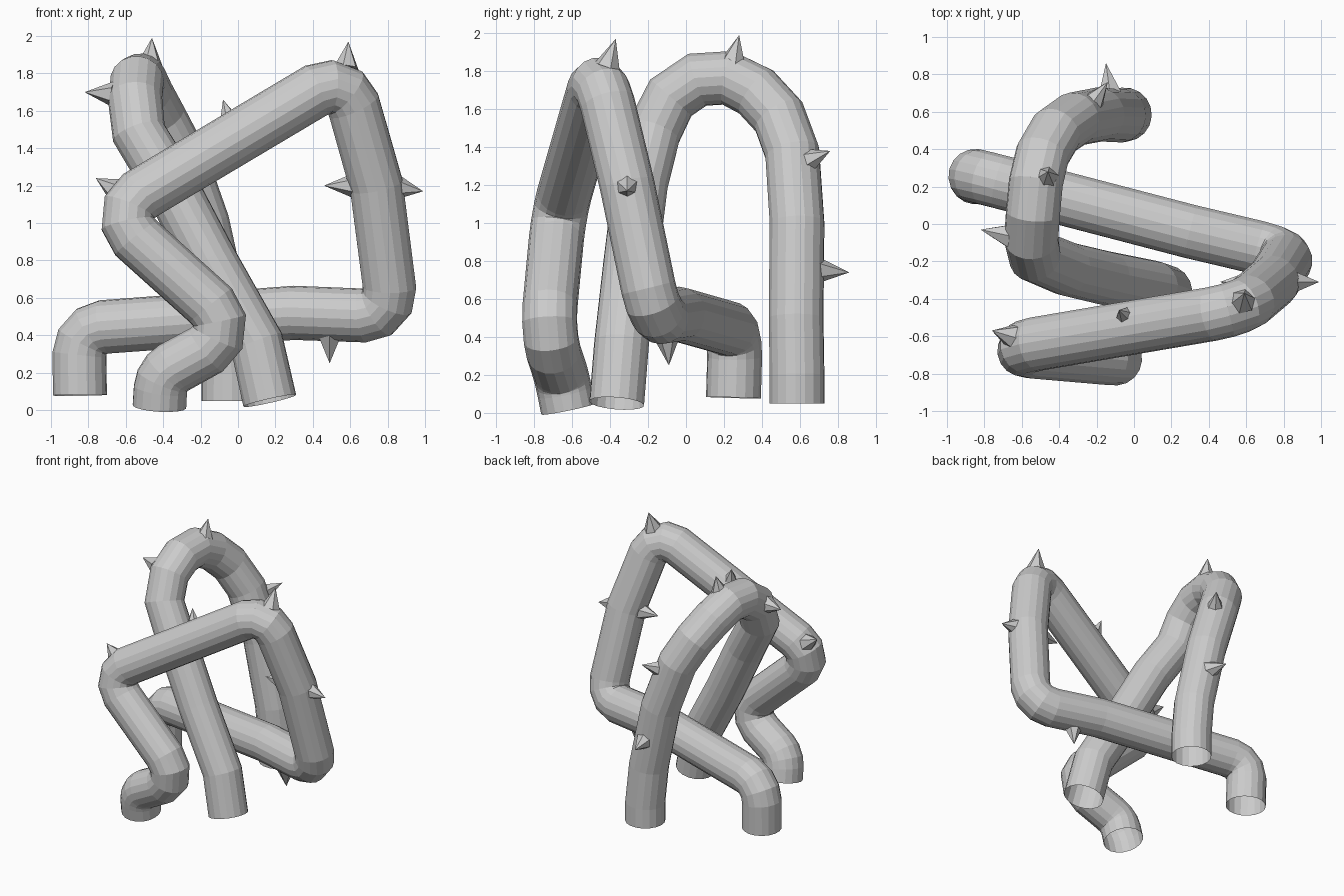
import bpy, bmesh, math
from mathutils import Vector, Quaternion

if "Cube" in bpy.data.objects:
    bpy.data.objects.remove(bpy.data.objects["Cube"])

R, SIDES = 0.145, 18


def fillet(points, r, steps):
    """Replace each inner corner of a path with a short arc."""
    P = [Vector(p) for p in points]
    out = [P[0]]
    for a, b, c in zip(P, P[1:], P[2:]):
        u, v = (a - b).normalized(), (c - b).normalized()
        half = u.angle(v) / 2
        if half > 1.4:
            out.append(b)
            continue
        centre = b + (u + v).normalized() * r / math.sin(half)
        t = r / math.tan(half)
        s, e = b + u * t - centre, b + v * t - centre
        axis, ang = s.cross(e).normalized(), s.angle(e)
        for i in range(steps + 1):
            out.append(centre + Quaternion(axis, ang * i / steps) @ s)
    return out + [P[-1]]


def make_object(name, bm):
    bmesh.ops.recalc_face_normals(bm, faces=bm.faces)
    me = bpy.data.meshes.new(name)
    bm.to_mesh(me)
    bm.free()
    ob = bpy.data.objects.new(name, me)
    bpy.context.collection.objects.link(ob)
    return ob


def tube(name, path):
    """Open-ended round sweep along a path, without twist."""
    bm = bmesh.new()
    rings, n, prev = [], None, None
    for i, p in enumerate(path):
        d_in = (p - path[i - 1]).normalized() if i else Vector()
        d_out = (path[i + 1] - p).normalized() if i < len(path) - 1 else Vector()
        t = (d_in + d_out).normalized()
        n = t.orthogonal().normalized() if n is None else prev.rotation_difference(t) @ n
        prev = t
        b = t.cross(n)
        rings.append([bm.verts.new(p + R * (n * math.cos(a) + b * math.sin(a)))
                      for a in (2 * math.pi * k / SIDES for k in range(SIDES))])
    for q, s in zip(rings, rings[1:]):
        for k in range(SIDES):
            j = (k + 1) % SIDES
            bm.faces.new((q[k], q[j], s[j], s[k]))
    return make_object(name, bm)


def thorn(name, base, tip):
    """Small six-sided spike, its foot sunk into the vine."""
    base, tip = Vector(base), Vector(tip)
    d = (tip - base).normalized()
    base = base - d * 0.015
    bm = bmesh.new()
    h = (tip - base).length
    bmesh.ops.create_cone(bm, cap_ends=True, segments=6, radius1=0.07, radius2=0, depth=h)
    ob = make_object(name, bm)
    ob.location = (base + tip) / 2
    ob.rotation_mode = 'QUATERNION'
    ob.rotation_quaternion = d.to_track_quat('Z', 'Y')


# Long angular vine
tube("bent_vine", fillet([
    (-0.845, 0.25, 0.08), (-0.85, 0.26, 0.435), (0.3, -0.04, 0.52), (0.83, -0.165, 0.50),
    (0.74, -0.31, 1.2), (0.57, -0.455, 1.80), (-0.69, -0.67, 1.05),
    (0.01, -0.73, 0.42), (-0.41, -0.655, 0.19), (-0.42, -0.62, 0.02)], 0.147, 3))

# Arched vine
tube("arched_vine", [Vector(p) for p in [
    (0.17, -0.365, 0.05), (0.10, -0.34, 0.36), (-0.15, -0.29, 0.8), (-0.36, -0.24, 1.2),
    (-0.53, -0.17, 1.48), (-0.55, -0.08, 1.66), (-0.54, 0.06, 1.755), (-0.525, 0.22, 1.765),
    (-0.49, 0.37, 1.69), (-0.42, 0.49, 1.56), (-0.32, 0.56, 1.37), (-0.19, 0.585, 1.0),
    (-0.08, 0.58, 0.5), (-0.05, 0.585, 0.2), (-0.05, 0.585, 0.05)]])

# Thorns: foot and tip
THORNS = [
    ((-0.47, 0.25, 1.86), (-0.46, 0.28, 1.99)),
    ((-0.68, -0.06, 1.69), (-0.82, -0.03, 1.70)),
    ((-0.13, 0.71, 0.75), (-0.15, 0.86, 0.74)),
    ((-0.22, 0.65, 1.33), (-0.14, 0.76, 1.38)),
    ((0.58, -0.41, 1.84), (0.59, -0.37, 1.97)),
    ((0.86, -0.31, 1.19), (0.99, -0.31, 1.17)),
    ((0.61, -0.31, 1.20), (0.46, -0.31, 1.20)),
    ((0.49, -0.10, 0.385), (0.49, -0.09, 0.25)),
    ((-0.04, -0.50, 1.53), (-0.08, -0.46, 1.66)),
    ((-0.66, -0.60, 1.18), (-0.76, -0.57, 1.24)),
]
for i, (foot, tip) in enumerate(THORNS):
    thorn(f"thorn_{i + 1}", foot, tip)
